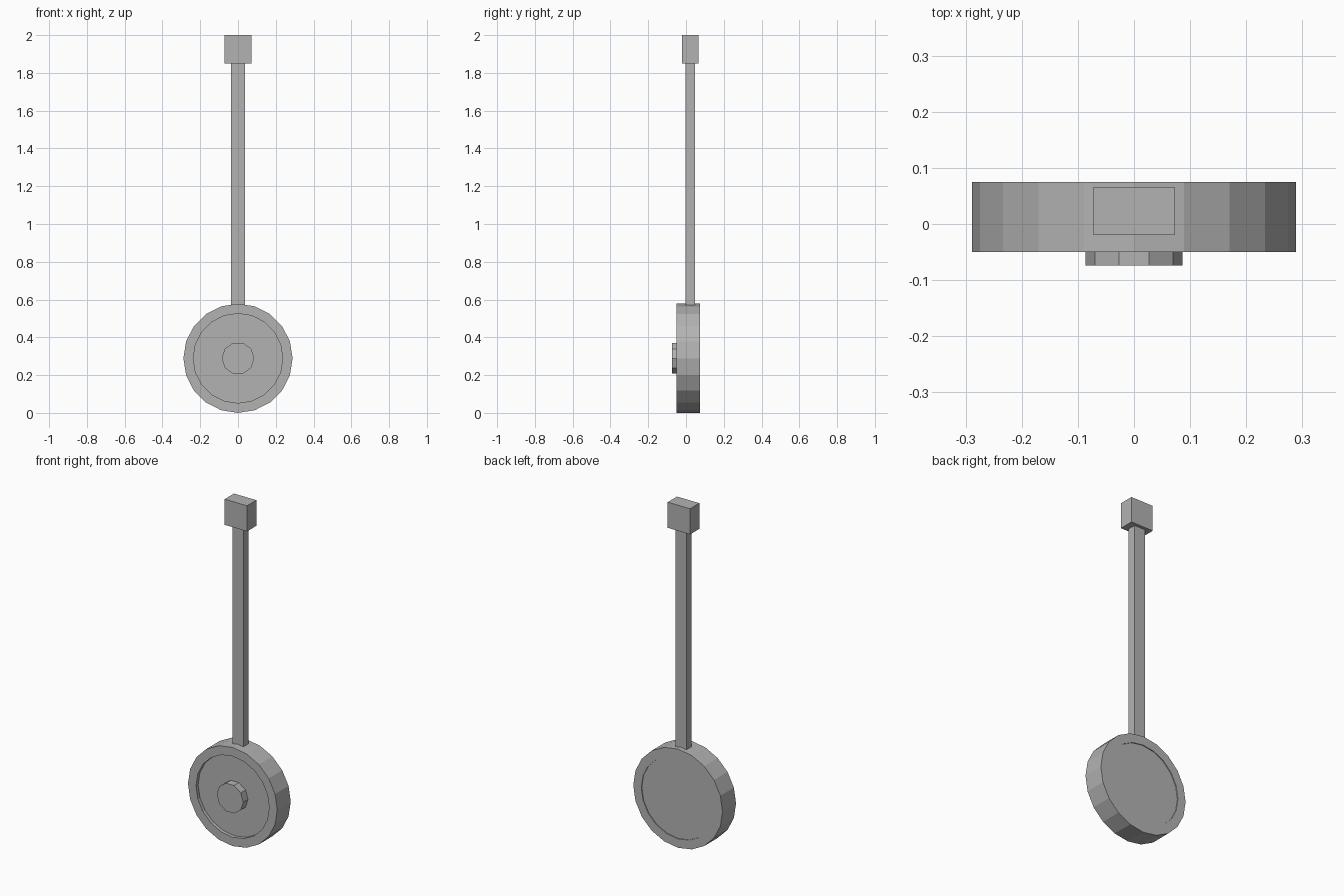
import bpy
import bmesh
from math import cos, sin, tau

if "Cube" in bpy.data.objects:
    bpy.data.objects.remove(bpy.data.objects["Cube"], do_unlink=True)

# One plain grey for the whole pendulum
grey = bpy.data.materials.new("plain_grey")
grey.use_nodes = True
colour = (0.45, 0.45, 0.45, 1)
grey.diffuse_color = colour
grey.node_tree.nodes["Principled BSDF"].inputs["Base Color"].default_value = colour

AXIS_Z = 0.289   # height of the bob's centre
ROD_Y = 0.023    # depth of the rod's centre line


def finish(name, bm):
    bmesh.ops.recalc_face_normals(bm, faces=bm.faces)
    mesh = bpy.data.meshes.new(name)
    bm.to_mesh(mesh)
    bm.free()
    mesh.materials.append(grey)
    obj = bpy.data.objects.new(name, mesh)
    bpy.context.collection.objects.link(obj)
    return obj


def lathe(name, profile, sides):
    """Turn (radius, y) points around the bob's front-to-back axis."""
    bm = bmesh.new()
    angles = [tau * i / sides for i in range(sides)]
    rings = [[bm.verts.new((r * cos(a), y, AXIS_Z + r * sin(a))) for a in angles]
             for r, y in profile]
    for near, far in zip(rings, rings[1:]):
        for i in range(sides):
            j = (i + 1) % sides
            bm.faces.new((near[i], near[j], far[j], far[i]))
    bm.faces.new(rings[0])
    bm.faces.new(rings[-1])
    return finish(name, bm)


def box(name, width, depth, bottom, top):
    bm = bmesh.new()
    bmesh.ops.create_cube(bm, size=1)
    bmesh.ops.scale(bm, vec=(width, depth, top - bottom), verts=bm.verts)
    bmesh.ops.translate(bm, vec=(0, ROD_Y, (bottom + top) / 2), verts=bm.verts)
    return finish(name, bm)


# Round bob: raised rim, deep front recess, shallow back recess
lathe("bob", [(0.237, -0.03), (0.237, -0.05), (0.289, -0.05),
              (0.289, 0.075), (0.237, 0.075), (0.237, 0.07)], 20)

# Hub standing in the front recess
lathe("hub", [(0.086, -0.074), (0.086, -0.028)], 10)

# Rod and the block it hangs from
box("rod", 0.072, 0.049, 0.555, 1.855)
box("top_block", 0.145, 0.086, 1.85, 2.0)
